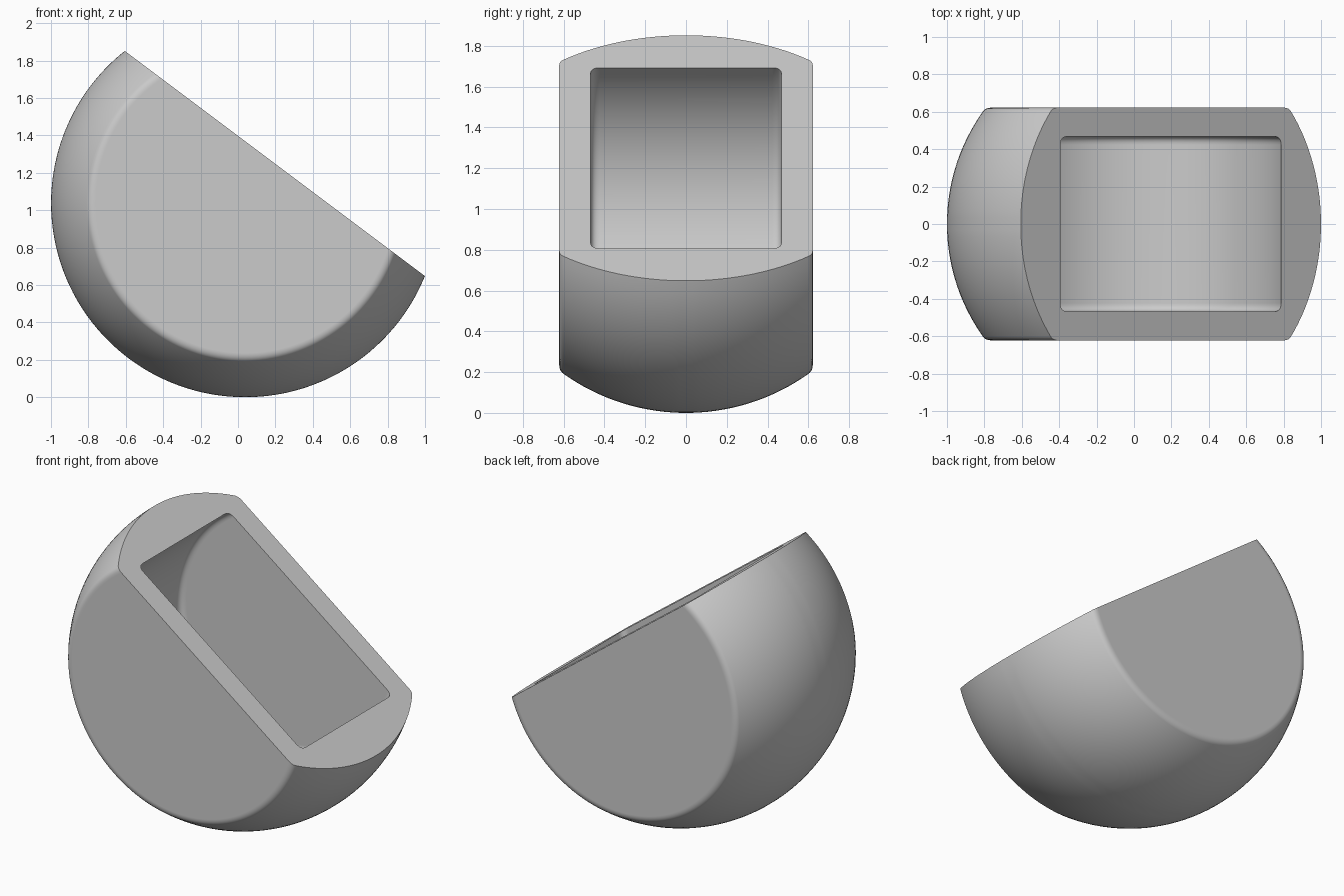
import bpy
import bmesh
import math
from mathutils import Vector

cube = bpy.data.objects.get("Cube")
if cube:
    bpy.data.objects.remove(cube, do_unlink=True)

CENTRE = Vector((0.038, 0, 1.038))
RADIUS = 1.038          # outer ball
HALF_WIDTH = 0.622      # flattened sides
CAVITY_RADIUS = 0.784
CAVITY_HALF = 0.468
CUT_NORMAL = Vector((0.6, 0, 0.8))
CUT_OFFSET = 0.265


def fillet(a, corner, b, steps=6):
    """Rounded corner from a to b, as (radius, y) points."""
    a, corner, b = Vector(a), Vector(corner), Vector(b)
    ts = [i / steps for i in range(steps + 1)]
    return [a * (1 - t) ** 2 + corner * 2 * t * (1 - t) + b * t * t for t in ts]


def revolve(bm, half, steps=144):
    """Mirror a half profile in y and spin it around the y axis."""
    profile = half + [Vector((p.x, -p.y)) for p in reversed(half)]
    verts = [bm.verts.new((p.x, p.y, 0)) for p in profile]
    edges = [bm.edges.new(pair) for pair in zip(verts, verts[1:])]
    bmesh.ops.spin(bm, geom=verts + edges, cent=(0, 0, 0), axis=(0, 1, 0),
                   angle=math.tau, steps=steps, use_duplicate=False)


def ball_radius(y):
    return math.sqrt(RADIUS ** 2 - y * y)


bm = bmesh.new()

# Outer ball with two flattened sides and softened rims
rim_y = HALF_WIDTH - 0.02
rim = ball_radius(HALF_WIDTH)
outer = [Vector((0, -HALF_WIDTH))]
outer += fillet((rim - 0.03, -HALF_WIDTH), (rim, -HALF_WIDTH),
                (ball_radius(rim_y), -rim_y))
outer += [Vector((ball_radius(y), y))
          for y in (-rim_y * (1 - i / 18) for i in range(1, 18))]
revolve(bm, outer)

# Round drum-shaped cavity with filleted edges
soft = 0.045
inner = [Vector((0, -CAVITY_HALF))]
inner += fillet((CAVITY_RADIUS - soft, -CAVITY_HALF), (CAVITY_RADIUS, -CAVITY_HALF),
                (CAVITY_RADIUS, -CAVITY_HALF + soft))
revolve(bm, inner)
bmesh.ops.remove_doubles(bm, verts=bm.verts, dist=0.0001)

# Slice both shells with the tilted plane and fill the rim between them
cut = bmesh.ops.bisect_plane(bm, geom=bm.verts[:] + bm.edges[:] + bm.faces[:],
                             plane_co=CUT_NORMAL * CUT_OFFSET, plane_no=CUT_NORMAL,
                             clear_outer=True)
border = [e for e in cut["geom_cut"] if isinstance(e, bmesh.types.BMEdge)]
bmesh.ops.triangle_fill(bm, edges=border, use_beauty=True, normal=CUT_NORMAL)
bmesh.ops.recalc_face_normals(bm, faces=bm.faces)
bmesh.ops.translate(bm, verts=bm.verts, vec=CENTRE)

mesh = bpy.data.meshes.new("planter_body")
bm.to_mesh(mesh)
bm.free()
body = bpy.data.objects.new("planter_body", mesh)
bpy.context.collection.objects.link(body)

# Plain grey finish
grey = bpy.data.materials.new("plain_grey")
grey.use_nodes = True
colour = (0.6, 0.6, 0.6, 1)
grey.diffuse_color = colour
grey.node_tree.nodes["Principled BSDF"].inputs["Base Color"].default_value = colour
mesh.materials.append(grey)

# Smooth curves, crisp rim and truly flat sides
bpy.ops.object.select_all(action="DESELECT")
body.select_set(True)
bpy.context.view_layer.objects.active = body
bpy.ops.object.shade_smooth_by_angle(angle=math.radians(35))
weighted = body.modifiers.new("flat_sides", "WEIGHTED_NORMAL")
weighted.keep_sharp = True
